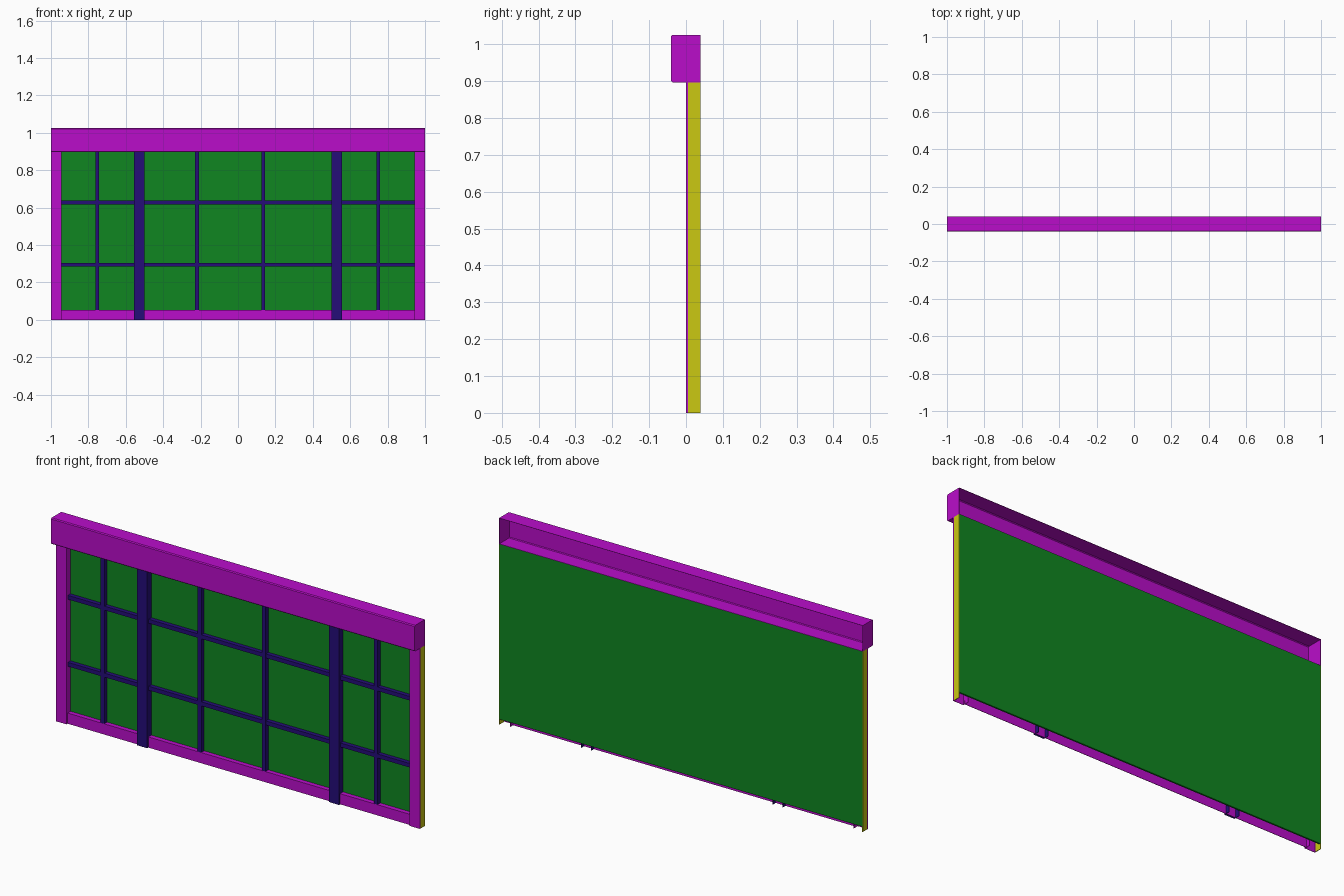
import bpy, bmesh
from mathutils import Vector

cube = bpy.data.objects.get("Cube")
if cube:
    bpy.data.objects.remove(cube, do_unlink=True)


def material(name, rgb):
    m = bpy.data.materials.new(name)
    m.use_nodes = True
    m.diffuse_color = (*rgb, 1)
    m.node_tree.nodes["Principled BSDF"].inputs["Base Color"].default_value = (*rgb, 1)
    return m


PURPLE = material("purple frame", (0.49, 0.004, 0.59))
GREEN = material("green glass", (0.005, 0.24, 0.015))
NAVY = material("navy bars", (0.018, 0.004, 0.19))
YELLOW = material("yellow sides", (0.6, 0.58, 0.006))


def finish(name, bm, mat):
    bmesh.ops.recalc_face_normals(bm, faces=bm.faces)
    mesh = bpy.data.meshes.new(name)
    bm.to_mesh(mesh)
    bm.free()
    mesh.materials.append(mat)
    ob = bpy.data.objects.new(name, mesh)
    bpy.context.collection.objects.link(ob)
    return ob


def box(name, x, y, z, mat):
    bm = bmesh.new()
    bmesh.ops.create_cube(bm, size=1)
    for v in bm.verts:
        v.co = [a + (b - a) * (c + 0.5) for (a, b), c in zip((x, y, z), v.co)]
    return finish(name, bm, mat)


def sheet(name, points, travel, mat, capped=False):
    """Sweep an open profile along a vector as thin folded sheet."""
    bm = bmesh.new()
    rows = [[bm.verts.new(Vector(p) + Vector(travel) * t) for p in points] for t in (0, 1)]
    for i in range(len(points) - 1):
        bm.faces.new((rows[0][i], rows[0][i + 1], rows[1][i + 1], rows[1][i]))
    if capped:
        for row in rows:
            bm.faces.new(row)
    ob = finish(name, bm, mat)
    mod = ob.modifiers.new("thickness", "SOLIDIFY")
    mod.thickness = 0.002
    mod.offset = 0
    return ob


TOP = 0.897      # underside of the header
PANE = 0.032     # front of the glass
THIN = 0.01      # front of the thin bars and sill

# Header: open-backed channel with closed ends and softened front edges
header = [(0.04, 1.025), (-0.036, 1.025), (-0.04, 1.021),
          (-0.04, TOP + 0.004), (-0.036, TOP), (0.04, TOP)]
sheet("header", [(-0.999, y, z) for y, z in header], (1.998, 0, 0), PURPLE, True)

# Glass pane
box("glass_pane", (-0.998, 0.998), (PANE, 0.04), (0.026, TOP), GREEN)

# Bottom sill, open underneath
sheet("bottom_sill", [(-0.945, THIN, 0), (-0.945, THIN, 0.052), (-0.945, PANE, 0.052)],
      (1.89, 0, 0), PURPLE)

# Posts and side plates
for side, s in (("left", 1), ("right", -1)):
    sheet(side + "_post", [(s * 0.999, 0.006, 0), (s * 0.999, 0.001, 0),
                           (s * 0.944, 0.001, 0), (s * 0.944, PANE, 0)], (0, 0, TOP), PURPLE)
    box(side + "_side_plate", sorted((s * 0.997, s)), (0.006, 0.04), (0, TOP), YELLOW)

    # Wide mullions, hollow at the back
    x = s * 0.527
    sheet(side + "_wide_mullion", [(x - 0.027, PANE, 0), (x - 0.027, 0.001, 0),
                                   (x + 0.027, 0.001, 0), (x + 0.027, PANE, 0)],
          (0, 0, TOP), NAVY)

# Thin glazing bars
for i, x in enumerate((-0.752, -0.219, 0.135, 0.75)):
    box(f"upright_bar_{i + 1}", (x - 0.01, x + 0.01), (THIN, PANE), (0.052, TOP), NAVY)
for name, z in (("lower", 0.294), ("upper", 0.627)):
    box(name + "_cross_bar", (-0.944, 0.944), (THIN + 0.001, PANE), (z - 0.01, z + 0.01), NAVY)
